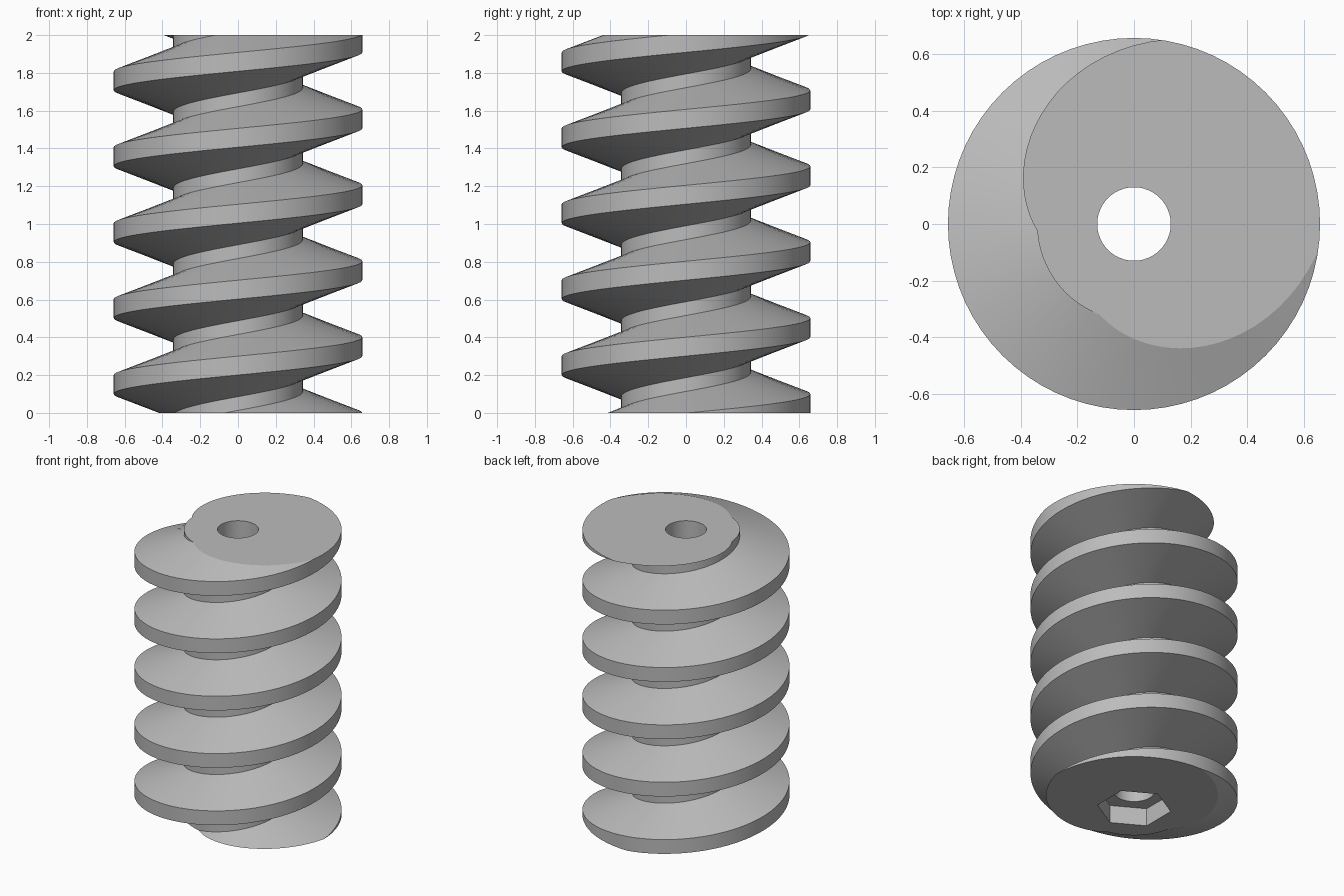
import bpy, bmesh
from math import sin, cos, tan, pi, radians

if "Cube" in bpy.data.objects:
    bpy.data.objects.remove(bpy.data.objects["Cube"])

HEIGHT, PITCH = 2.0, 0.402
ROOT_R, CREST_R, CREST_W = 0.343, 0.658, 0.1
BORE_R, HEX_R, HEX_DEPTH = 0.13, 0.236, 0.125
STEPS = 72                                   # steps per thread turn
TURNS = 9
CREST_Z = 0.15                               # crest height on the -x side

steel = bpy.data.materials.new("grey steel")
steel.use_nodes = True
grey = (0.5, 0.5, 0.5, 1)
steel.diffuse_color = grey
steel.node_tree.nodes["Principled BSDF"].inputs["Base Color"].default_value = grey

bm = bmesh.new()

# Helical thread: a trapezoid tooth swept upwards around the axis
half = CREST_W / 2
foot = half + (CREST_R - ROOT_R) * tan(radians(20))
tooth = [(ROOT_R, -foot), (CREST_R, -half), (CREST_R, half), (ROOT_R, foot)]
rows = []
for i in range(TURNS * STEPS + 1):
    a = pi + 2 * pi * i / STEPS
    lift = CREST_Z + PITCH * (i / STEPS - 2)
    rows.append([bm.verts.new((r * cos(a), r * sin(a), z + lift)) for r, z in tooth])
for i in range(TURNS * STEPS):
    p, q = rows[i], rows[i + 1]
    for j in range(3):
        bm.faces.new((p[j], q[j], q[j + 1], p[j + 1]))
    if i + STEPS < TURNS * STEPS:            # root band up to the next turn
        u, v = rows[i + STEPS], rows[i + STEPS + 1]
        bm.faces.new((p[3], q[3], v[0], u[0]))

# Trim flat at both ends
for z, way in ((0, -1), (HEIGHT, 1)):
    bmesh.ops.bisect_plane(bm, geom=bm.verts[:] + bm.edges[:] + bm.faces[:], dist=1e-5,
                           plane_co=(0, 0, z), plane_no=(0, 0, way), clear_outer=True)
bmesh.ops.remove_doubles(bm, verts=bm.verts[:], dist=1e-5)


def ring(radius, sides, z, turn=0.0):
    """Closed loop of vertices."""
    vs = [bm.verts.new((radius * cos(turn + 2 * pi * k / sides),
                        radius * sin(turn + 2 * pi * k / sides), z)) for k in range(sides)]
    for k in range(sides):
        bm.edges.new((vs[k], vs[(k + 1) % sides]))
    return vs


def wall(low, high):
    """Inward-facing wall between two loops."""
    n = len(low)
    for k in range(n):
        m = (k + 1) % n
        bm.faces.new((low[m], low[k], high[k], high[m]))


# Round bore from the top, hexagonal socket in the base
wall(ring(BORE_R, 48, HEX_DEPTH), ring(BORE_R, 48, HEIGHT))
wall(ring(HEX_R, 6, 0, pi / 6), ring(HEX_R, 6, HEX_DEPTH, pi / 6))

# End caps and socket floor, each filled between its outer and inner loop
for z, up in ((0, -1), (HEX_DEPTH, -1), (HEIGHT, 1)):
    rim = [e for e in bm.edges if len(e.link_faces) == 1
           and all(abs(v.co.z - z) < 1e-4 for v in e.verts)]
    cap = bmesh.ops.triangle_fill(bm, edges=rim, use_beauty=True, normal=(0, 0, up))
    for f in cap["geom"]:
        if isinstance(f, bmesh.types.BMFace):
            f.normal_update()
            if f.normal.z * up < 0:
                f.normal_flip()

mesh = bpy.data.meshes.new("worm_screw")
bm.to_mesh(mesh)
bm.free()
mesh.materials.append(steel)
screw = bpy.data.objects.new("worm_screw", mesh)
bpy.context.collection.objects.link(screw)

bpy.ops.object.select_all(action="DESELECT")
screw.select_set(True)
bpy.context.view_layer.objects.active = screw
bpy.ops.object.shade_smooth_by_angle(angle=radians(15))
